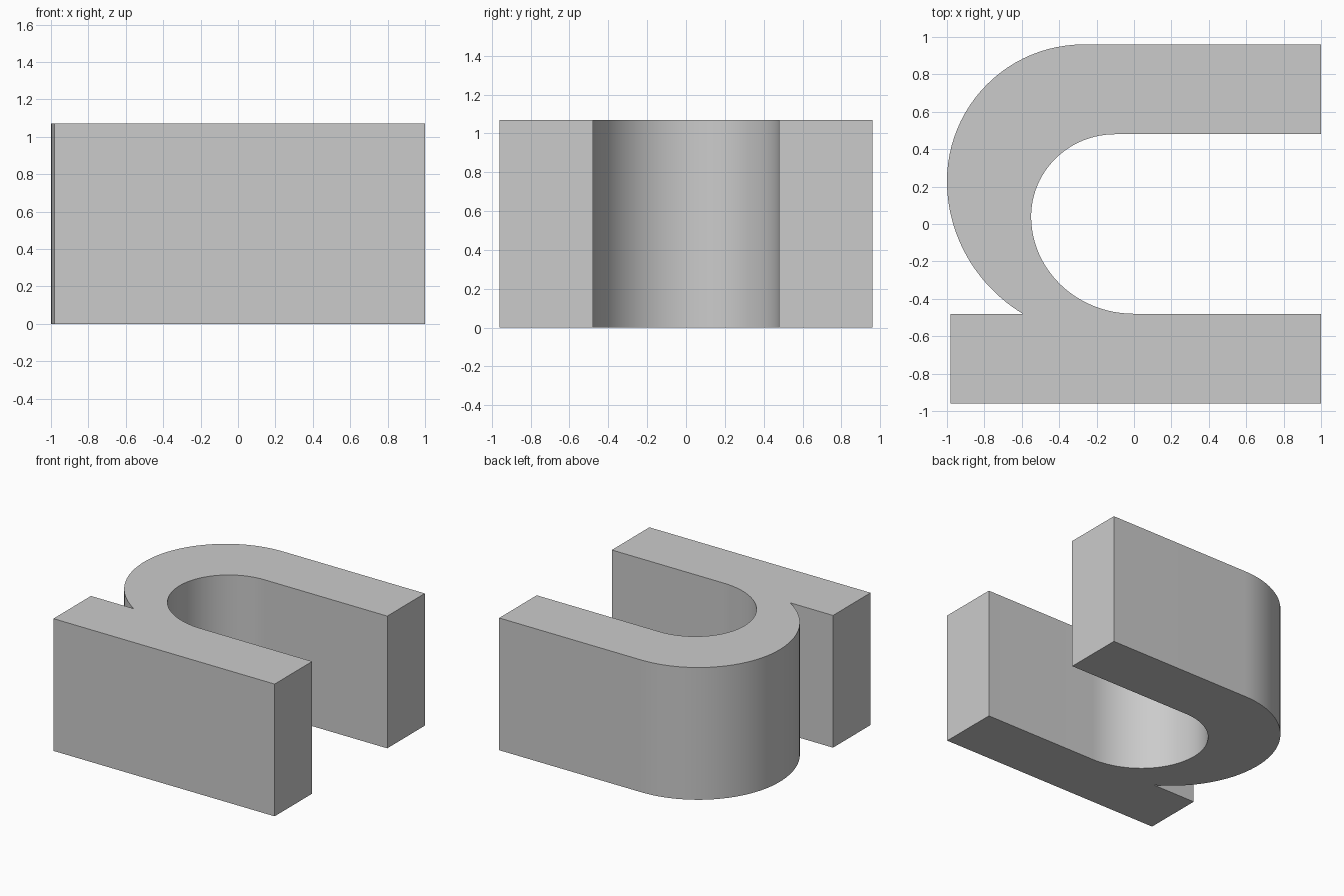
import bpy, bmesh, math
from mathutils import Vector

HEIGHT = 1.07
RIGHT = 1.0
BACK, FRONT, INNER = 0.96, -0.96, 0.48
BAR_LEFT = -0.98

cube = bpy.data.objects.get("Cube")
if cube:
    bpy.data.objects.remove(cube, do_unlink=True)


def arc(cx, cy, rx, ry, start, end, steps=24):
    """Points along an elliptical arc, angles in degrees."""
    angles = [math.radians(start + (end - start) * i / steps) for i in range(steps + 1)]
    return [(cx + rx * math.cos(a), cy + ry * math.sin(a)) for a in angles]


# Outer bend: back edge round to the notch where it meets the straight bar
lower_ry = 0.84
notch_angle = 180 + math.degrees(math.asin((0.23 + INNER) / lower_ry))
outer = arc(-0.27, 0.23, 0.73, BACK - 0.23, 90, 180)
outer += arc(-0.13, 0.23, 0.87, lower_ry, 180, notch_angle)[1:]

# Inner bend: from the bar round to the back arm
inner = arc(0, 0.04, 0.55, INNER + 0.04, 270, 180)
inner += arc(-0.10, 0.04, 0.55 - 0.10, INNER - 0.04, 180, 90)[1:]

# Closed outline of bar, bend and back arm
outline = [(RIGHT, BACK)] + outer
outline += [(BAR_LEFT, -INNER), (BAR_LEFT, FRONT), (RIGHT, FRONT), (RIGHT, -INNER)]
outline += inner + [(RIGHT, INNER)]

# Extrude the outline into a solid block
bm = bmesh.new()
base = bm.faces.new([bm.verts.new((x, y, 0)) for x, y in outline])
lifted = bmesh.ops.extrude_face_region(bm, geom=[base], use_keep_orig=True)
top_verts = [g for g in lifted["geom"] if isinstance(g, bmesh.types.BMVert)]
bmesh.ops.translate(bm, verts=top_verts, vec=Vector((0, 0, HEIGHT)))
bmesh.ops.recalc_face_normals(bm, faces=bm.faces)
caps = [f for f in bm.faces if len(f.verts) > 4]
bmesh.ops.triangulate(bm, faces=caps, ngon_method="EAR_CLIP")

mesh = bpy.data.meshes.new("curved_block")
bm.to_mesh(mesh)
bm.free()
block = bpy.data.objects.new("curved_block", mesh)
bpy.context.collection.objects.link(block)

# Plain grey finish
grey = bpy.data.materials.new("plain_grey")
grey.use_nodes = True
colour = (0.6, 0.6, 0.6, 1)
grey.diffuse_color = colour
grey.node_tree.nodes["Principled BSDF"].inputs["Base Color"].default_value = colour
mesh.materials.append(grey)

# Smooth bends with sharp corners
bpy.ops.object.select_all(action="DESELECT")
block.select_set(True)
bpy.context.view_layer.objects.active = block
bpy.ops.object.shade_smooth_by_angle(angle=math.radians(30))
